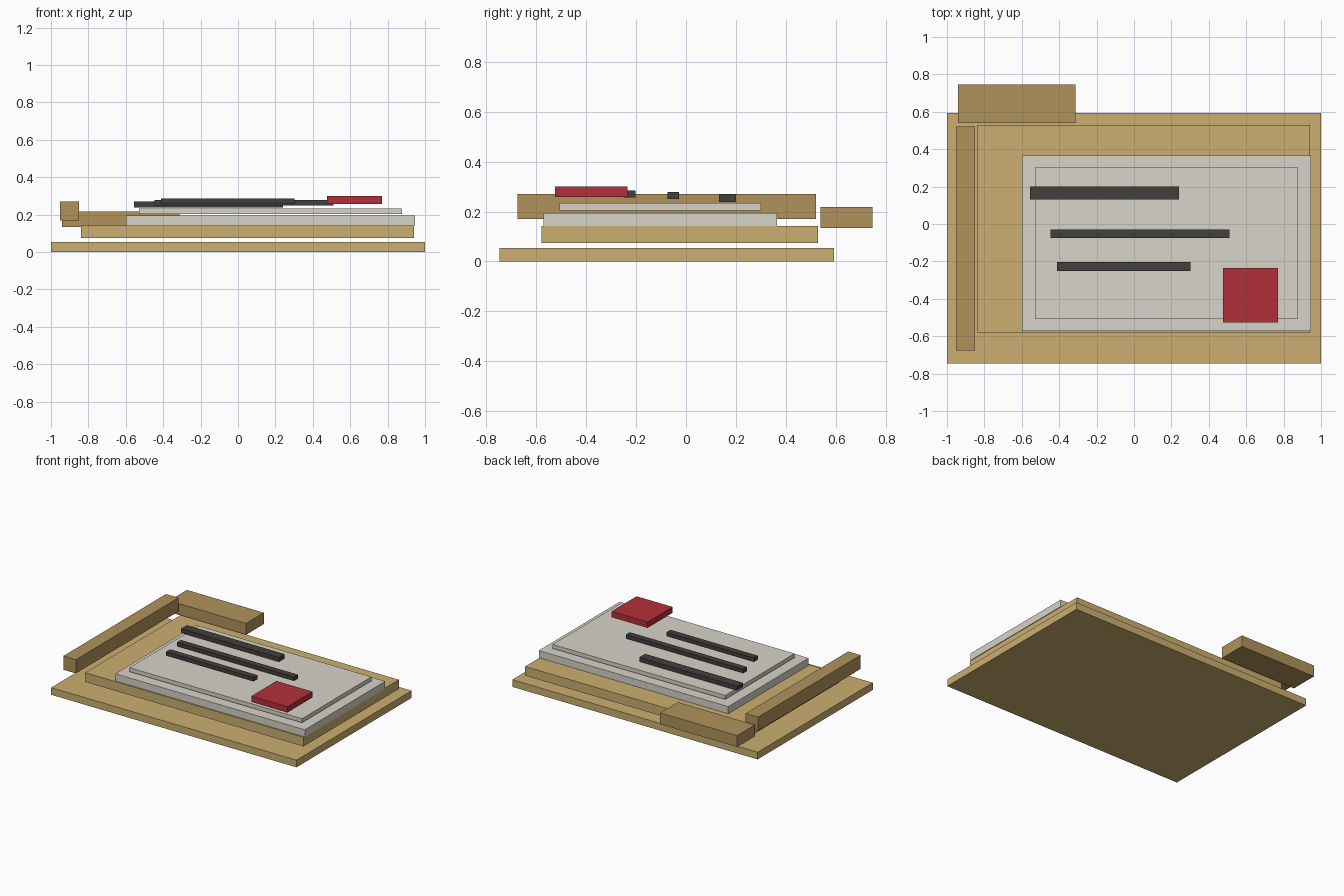
import bpy

if "Cube" in bpy.data.objects:
    bpy.data.objects.remove(bpy.data.objects["Cube"])


def material(name, rgb):
    m = bpy.data.materials.new(name)
    m.diffuse_color = (*rgb, 1)
    m.use_nodes = True
    m.node_tree.nodes["Principled BSDF"].inputs["Base Color"].default_value = m.diffuse_color
    return m


wood = material("light_wood", (0.60, 0.43, 0.16))
dark_wood = material("dark_wood", (0.44, 0.29, 0.105))
paper = material("paper", (0.68, 0.66, 0.58))
ink = material("ink", (0.055, 0.05, 0.045))
red = material("red", (0.45, 0.03, 0.04))


def box(name, x, y, z, mat):
    """Box spanning the given (min, max) ranges."""
    spans = (x, y, z)
    bpy.ops.mesh.primitive_cube_add(size=1, location=[(a + b) / 2 for a, b in spans])
    ob = bpy.context.object
    ob.name = ob.data.name = name
    ob.scale = [b - a for a, b in spans]
    bpy.ops.object.transform_apply(location=False, rotation=False, scale=True)
    ob.data.materials.append(mat)


# Stacked wooden boards
box("base_board", (-1, 1), (-0.747, 0.594), (0, 0.053), wood)
box("upper_board", (-0.84, 0.94), (-0.58, 0.53), (0.074, 0.142), wood)

# Paper sheets
box("lower_sheet", (-0.60, 0.945), (-0.571, 0.365), (0.142, 0.195), paper)
box("upper_sheet", (-0.53, 0.877), (-0.507, 0.301), (0.204, 0.234), paper)

# Wooden rails at the left and back
box("left_rail", (-0.952, -0.85), (-0.675, 0.521), (0.17, 0.271), dark_wood)
box("back_rail", (-0.94, -0.313), (0.54, 0.747), (0.134, 0.218), dark_wood)

# Written lines, back to front
for i, (x, y, z) in enumerate([
    ((-0.557, 0.241), (0.132, 0.200), (0.239, 0.270)),
    ((-0.446, 0.510), (-0.075, -0.029), (0.250, 0.278)),
    ((-0.411, 0.302), (-0.250, -0.203), (0.256, 0.285)),
]):
    box(f"text_line_{i + 1}", x, y, z, ink)

# Red seal
box("red_seal", (0.477, 0.771), (-0.526, -0.234), (0.258, 0.301), red)
